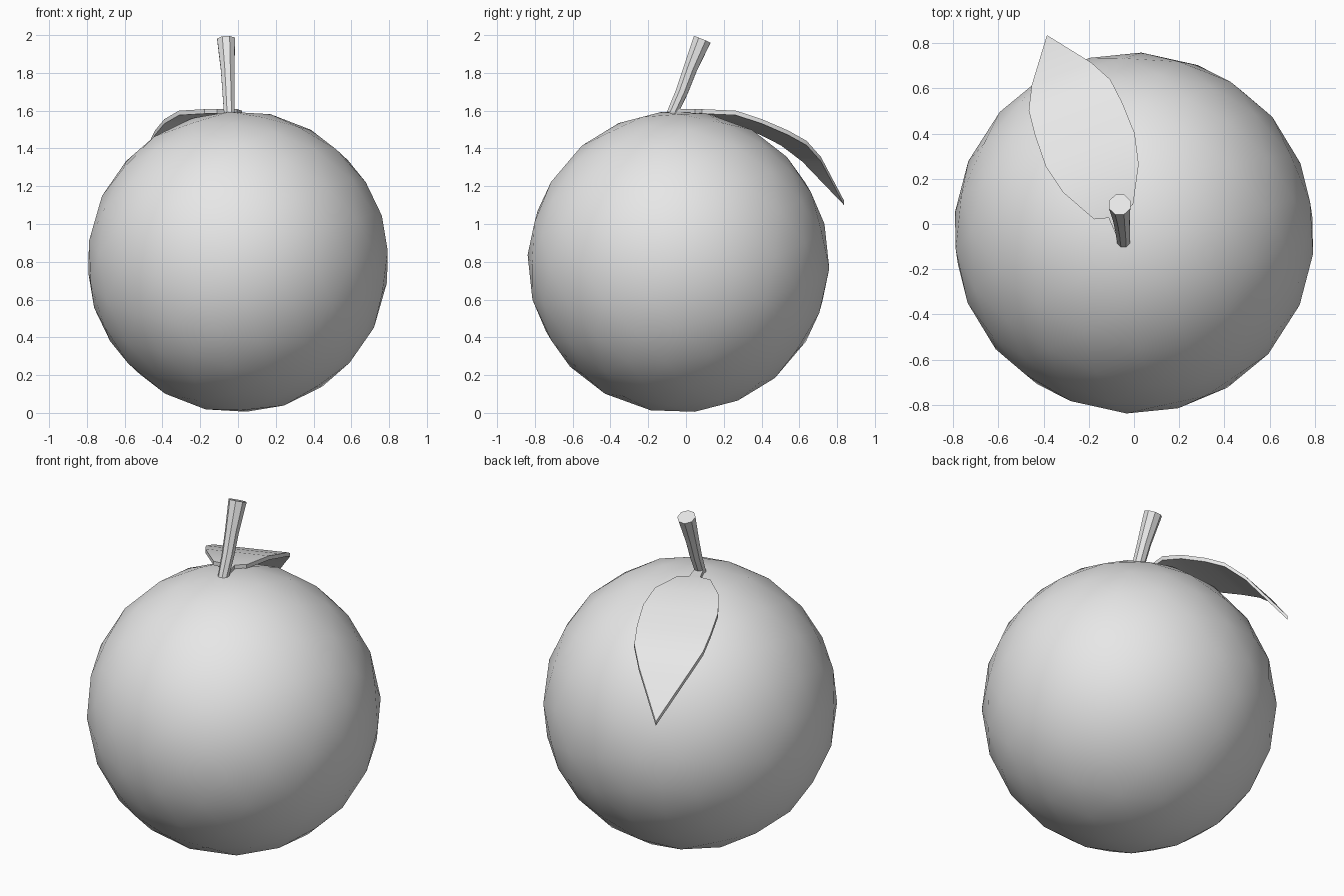
import bpy
import bmesh
import math
from mathutils import Vector, Matrix

cube = bpy.data.objects.get("Cube")
if cube:
    bpy.data.objects.remove(cube, do_unlink=True)

# One plain colour for every part
GREY = (0.8, 0.8, 0.8, 1.0)
grey = bpy.data.materials.new("plain light grey")
grey.use_nodes = True
grey.diffuse_color = GREY
grey.node_tree.nodes["Principled BSDF"].inputs["Base Color"].default_value = GREY


def make_object(name, bm):
    bmesh.ops.recalc_face_normals(bm, faces=bm.faces)
    mesh = bpy.data.meshes.new(name)
    bm.to_mesh(mesh)
    bm.free()
    obj = bpy.data.objects.new(name, mesh)
    bpy.context.collection.objects.link(obj)
    mesh.materials.append(grey)
    return obj


def shade(obj, degrees):
    bpy.ops.object.select_all(action="DESELECT")
    obj.select_set(True)
    bpy.context.view_layer.objects.active = obj
    bpy.ops.object.shade_smooth_by_angle(angle=math.radians(degrees))


# Fruit body: a tilted, smooth, low-poly ball
bm = bmesh.new()
placing = Matrix.Translation((0, -0.04, 0.8)) @ Matrix.Rotation(0.3, 4, (1, 0.6, 0.3))
bmesh.ops.create_icosphere(bm, subdivisions=3, radius=0.8, matrix=placing)
shade(make_object("fruit_body", bm), 60)

# Stem: eight-sided rings along a bent path, flaring to a flat cut end
path = [((-0.045, -0.085, 1.56), 0.03),
        ((-0.05, -0.022, 1.70), 0.035),
        ((-0.055, 0.022, 1.82), 0.039),
        ((-0.063, 0.086, 1.977), 0.051)]
points = [Vector(p) for p, r in path]
bm = bmesh.new()
rings = []
for i, (point, radius) in enumerate(path):
    tangent = points[min(i + 1, len(path) - 1)] - points[max(i - 1, 0)]
    across = Vector((0, 1, 0)).cross(tangent).normalized()
    other = tangent.normalized().cross(across)
    ring = []
    for k in range(8):
        a = math.tau * (k + 0.5) / 8
        ring.append(bm.verts.new(points[i] + radius * (across * math.cos(a) + other * math.sin(a))))
    rings.append(ring)
for low, high in zip(rings, rings[1:]):
    for k in range(8):
        j = (k + 1) % 8
        bm.faces.new((low[k], low[j], high[j], high[k]))
bm.faces.new(rings[0])
bm.faces.new(rings[-1])
shade(make_object("stem", bm), 30)

# Leaf: rows of distance along the midrib, half width and height
rows = [(-0.06, 0.025, 1.608), (0.04, 0.03, 1.608), (0.057, 0.092, 1.608),
        (0.215, 0.178, 1.6), (0.35, 0.21, 1.555), (0.5, 0.206, 1.495),
        (0.61, 0.193, 1.44), (0.71, 0.141, 1.355)]
start = Vector((-0.07, 0, 0))
along = Vector((-0.353, 0.936, 0))
side = Vector((0.936, 0.353, 0))
bm = bmesh.new()
pairs = []
for t, half, z in rows:
    middle = start + along * t + Vector((0, 0, z))
    pairs.append([bm.verts.new(middle + side * half * s) for s in (-1, 1)])
for (a, b), (c, d) in zip(pairs, pairs[1:]):
    bm.faces.new((a, b, d, c))
tip = bm.verts.new(start + along * 0.893 + Vector((0, 0, 1.125)))
bm.faces.new((pairs[-1][0], pairs[-1][1], tip))
bm.normal_update()
if sum(f.normal.z for f in bm.faces) < 0:
    bmesh.ops.reverse_faces(bm, faces=bm.faces)
# Thicken the blade downwards
top_faces = list(bm.faces)
lower = bmesh.ops.duplicate(bm, geom=list(bm.verts) + list(bm.edges) + top_faces)
edges = [e for e in bm.edges if e.is_boundary]
for item in lower["geom"]:
    if isinstance(item, bmesh.types.BMVert):
        item.co.z -= 0.024
bmesh.ops.bridge_loops(bm, edges=edges)
shade(make_object("leaf", bm), 30)
